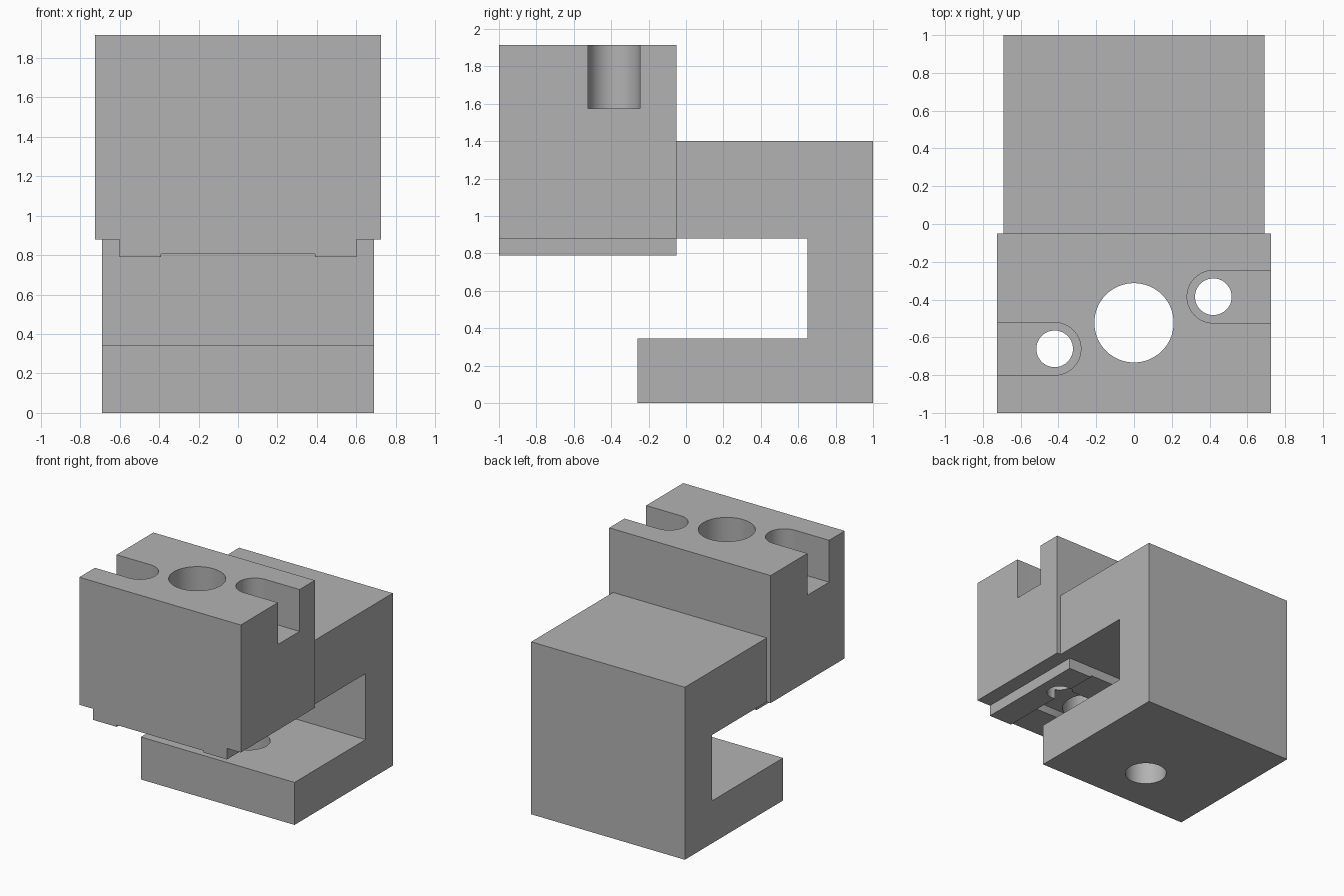
import bpy, bmesh, math
from mathutils import Vector

if "Cube" in bpy.data.objects:
    bpy.data.objects.remove(bpy.data.objects["Cube"])

grey = bpy.data.materials.new("light_grey")
grey.diffuse_color = (0.45, 0.45, 0.45, 1)
grey.use_nodes = True
grey.node_tree.nodes["Principled BSDF"].inputs["Base Color"].default_value = grey.diffuse_color


def prism(name, points, offset):
    """Extrude a closed outline of 3D points along an offset vector."""
    bm = bmesh.new()
    face = bm.faces.new([bm.verts.new(p) for p in points])
    ext = bmesh.ops.extrude_face_region(bm, geom=[face])
    bmesh.ops.translate(bm, vec=Vector(offset),
                        verts=[v for v in ext["geom"] if isinstance(v, bmesh.types.BMVert)])
    bmesh.ops.recalc_face_normals(bm, faces=bm.faces)
    mesh = bpy.data.meshes.new(name)
    bm.to_mesh(mesh)
    bm.free()
    mesh.materials.append(grey)
    ob = bpy.data.objects.new(name, mesh)
    bpy.context.collection.objects.link(ob)
    return ob


def arc(x, y, z, r, start, end, n):
    steps = [start + (end - start) * i / n for i in range(n + 1)]
    return [(x + r * math.cos(a), y + r * math.sin(a), z) for a in steps]


def hole(x, y, r, z0, z1):
    return prism("hole_cutter", arc(x, y, z0, r, 0, 2 * math.pi, 64)[:-1], (0, 0, z1 - z0))


def cut(target, cutters):
    bpy.context.view_layer.objects.active = target
    for c in cutters:
        c.hide_render = True
        mod = target.modifiers.new("cut", 'BOOLEAN')
        mod.operation = 'DIFFERENCE'
        mod.solver = 'EXACT'
        mod.object = c
        bpy.ops.object.modifier_apply(modifier=mod.name)
        bpy.data.objects.remove(c)


# Head block: front outline with the stepped rails underneath
half = [(0.39, 0.805), (0.39, 0.79), (0.6, 0.79), (0.6, 0.88), (0.725, 0.88), (0.725, 1.915)]
outline = half + [(-x, z) for x, z in reversed(half)]
head = prism("head_block", [(x, -1, z) for x, z in outline], (0, 0.95, 0))

# Centre bore, and on each side a bolt hole with an open-ended slot above it
cutters = [hole(0, -0.523, 0.21, 0.5, 2.2)]
for s in (1, -1):
    x, y = 0.42 * s, -0.523 + 0.138 * s
    a = math.pi / 2 if s > 0 else -math.pi / 2
    slot = arc(x, y, 1.575, 0.139, a, a + math.pi, 32)
    slot += [(s, y - 0.139 * s, 1.575), (s, y + 0.139 * s, 1.575)]
    cutters += [prism("slot_cutter", slot, (0, 0, 0.6)), hole(x, y, 0.097, 0.5, 1.8)]

# Shallow pocket between the rails
pocket = [(-0.39, -0.71, 0.6), (0.39, -0.71, 0.6), (0.39, -0.335, 0.6), (-0.39, -0.335, 0.6)]
cutters.append(prism("pocket_cutter", pocket, (0, 0, 0.27)))
cut(head, cutters)

# Hook-shaped clamp body with a hole through the lower jaw
hook = [(-0.05, 1.4), (-0.05, 0.88), (0.65, 0.88), (0.65, 0.345),
        (-0.26, 0.345), (-0.26, 0), (1, 0), (1, 1.4)]
clamp = prism("clamp_body", [(-0.69, y, z) for y, z in hook], (1.38, 0, 0))
cut(clamp, [hole(0, 0.14, 0.157, -0.2, 0.6)])

# Smooth bores, sharp block edges
for ob in (head, clamp):
    bpy.ops.object.select_all(action='DESELECT')
    ob.select_set(True)
    bpy.context.view_layer.objects.active = ob
    bpy.ops.object.shade_smooth_by_angle(angle=math.radians(30))
